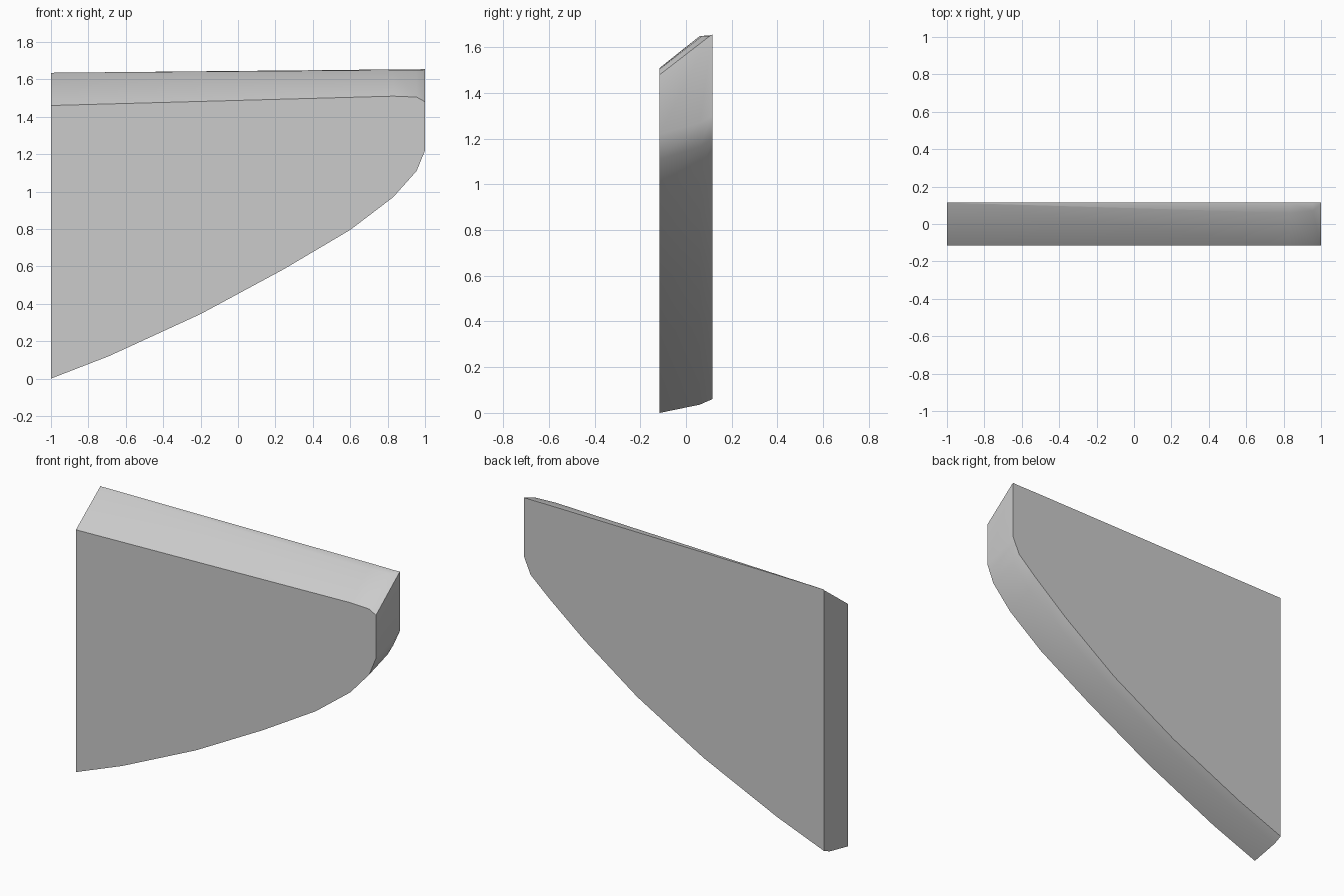
import bpy
import bmesh
import math

default_cube = bpy.data.objects.get("Cube")
if default_cube:
    bpy.data.objects.remove(default_cube, do_unlink=True)


def make_material(name, colour):
    material = bpy.data.materials.new(name)
    material.use_nodes = True
    material.diffuse_color = colour
    material.node_tree.nodes["Principled BSDF"].inputs["Base Color"].default_value = colour
    return material


HALF_DEPTH = 0.115

# Lower curve, from the low corner to the tip: x, front height, rise to the back
lower_curve = [
    (-1, 0, .06), (-.69, .12, .06), (-.2, .345, .06), (.245, .585, .07),
    (.6, .795, .11), (.83, .97, .12), (.955, 1.11, .09), (1, 1.22, .08),
]
# Sloped top, from the tip back: x, front height, rise, depth of the soft rear edge
top_slope = [
    (1, 1.48, .175, .105), (.955, 1.505, .148, .07),
    (.83, 1.51, .143, .06), (-1, 1.46, .175, .113),
]

# Each section runs front, rear edge, back
sections = []
for x, height, rise in lower_curve:
    sections.append([(x, -HALF_DEPTH, height),
                     (x, .06, height + rise * .6),
                     (x, HALF_DEPTH, height + rise)])
for x, height, rise, edge_depth in top_slope:
    sections.append([(x, -HALF_DEPTH, height),
                     (x, edge_depth, height + rise * .97),
                     (x, HALF_DEPTH, height + rise)])

# Skin the sections, then close the front, back and square end
bm = bmesh.new()
rows = [[bm.verts.new(point) for point in section] for section in sections]
for row, following in zip(rows, rows[1:]):
    for k in range(len(row) - 1):
        bm.faces.new((row[k], following[k], following[k + 1], row[k + 1]))
bm.faces.new([row[0] for row in rows])
bm.faces.new([row[-1] for row in rows])
bm.faces.new(rows[0] + rows[-1][::-1])
bmesh.ops.recalc_face_normals(bm, faces=bm.faces)

mesh = bpy.data.meshes.new("fin_plate")
bm.to_mesh(mesh)
bm.free()
mesh.materials.append(make_material("plain grey", (.6, .6, .6, 1)))
fin = bpy.data.objects.new("fin_plate", mesh)
bpy.context.collection.objects.link(fin)

# Soft rim with crisp outlines on the flat sides
bpy.ops.object.select_all(action="DESELECT")
fin.select_set(True)
bpy.context.view_layer.objects.active = fin
bpy.ops.object.shade_smooth_by_angle(angle=math.radians(42))
